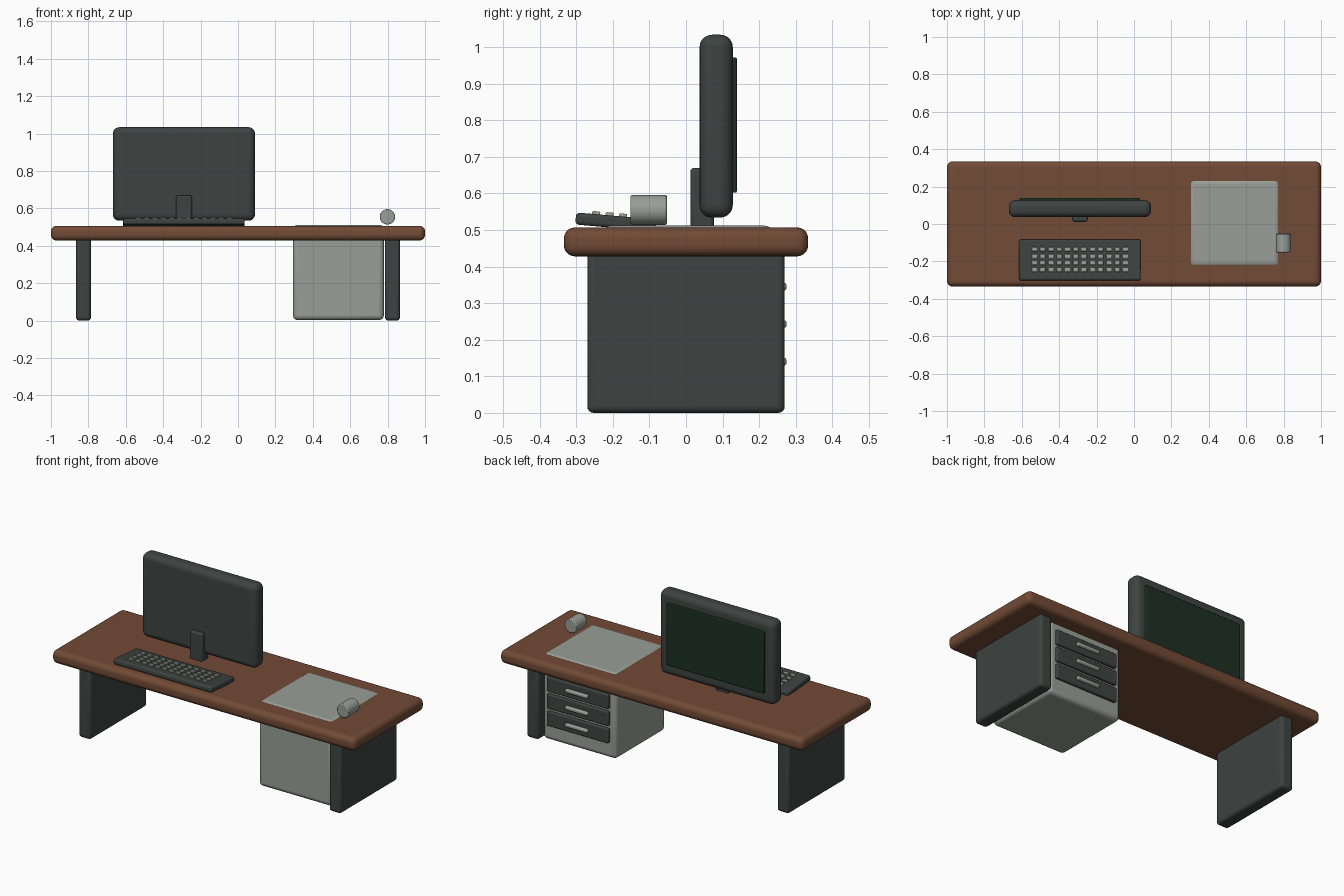
import bpy, math
from mathutils import Matrix, Vector

if "Cube" in bpy.data.objects:
    bpy.data.objects.remove(bpy.data.objects["Cube"])


def material(name, rgb):
    m = bpy.data.materials.new(name)
    m.diffuse_color = (*rgb, 1)
    m.use_nodes = True
    m.node_tree.nodes["Principled BSDF"].inputs["Base Color"].default_value = m.diffuse_color
    return m


WOOD = material("wood", (0.17, 0.07, 0.037))
DARK = material("charcoal", (0.047, 0.057, 0.054))
LIGHT = material("light_grey", (0.32, 0.345, 0.31))
GLASS = material("dark_green_glass", (0.012, 0.03, 0.018))


def finish(ob, name, mat, bevel, segments):
    ob.name = name
    ob.data.materials.append(mat)
    if bevel:
        b = ob.modifiers.new("Bevel", 'BEVEL')
        b.width, b.segments, b.limit_method = bevel, segments, 'ANGLE'
        b.angle_limit = math.radians(40)
    bpy.ops.object.shade_smooth_by_angle(angle=math.radians(35))
    return ob


def box(name, x, y, z, mat, bevel=0.0, segments=4):
    """Rounded box from (min, max) ranges on each axis."""
    bpy.ops.mesh.primitive_cube_add(size=1)
    ob = bpy.context.object
    size = [r[1] - r[0] for r in (x, y, z)]
    ob.data.transform(Matrix.Diagonal((*size, 1)))
    ob.location = [(r[0] + r[1]) / 2 for r in (x, y, z)]
    return finish(ob, name, mat, bevel, segments)


def span(c, half):
    return (c - half, c + half)


# Desk: top and two panel legs
box("desk_top", (-1, 1), (-0.334, 0.334), (0.428, 0.507), WOOD, 0.03, 5)
for side, cx in (("left", -0.826), ("right", 0.826)):
    box(side + "_leg", span(cx, 0.04), (-0.27, 0.27), (0, 0.45), DARK, 0.018)

# Drawer cabinet, its top showing just above the desk top
box("drawer_cabinet", (0.294, 0.78), (-0.23, 0.24), (0.003, 0.512), LIGHT, 0.025)
for i, z in enumerate((0.14, 0.243, 0.345)):
    box(f"drawer_front_{i+1}", span(0.537, 0.203), (0.225, 0.258), span(z, 0.043), DARK, 0.006, 3)
    box(f"drawer_handle_{i+1}", span(0.537, 0.075), (0.251, 0.275), span(z, 0.011), LIGHT, 0.008, 3)

# Monitor with screen facing the back, and its neck
MX = -0.289
box("monitor_body", span(MX, 0.38), (0.037, 0.128), (0.534, 1.034), DARK, 0.034, 5)
box("monitor_screen", span(MX, 0.322), (0.11, 0.139), (0.602, 0.972), GLASS, 0.004, 2)
box("monitor_neck", span(MX, 0.042), (0.012, 0.077), (0.49, 0.67), DARK, 0.01, 3)

# Tilted keyboard with a grid of keys
board = Matrix.Translation((MX, -0.192, 0.522)) @ Matrix.Rotation(math.radians(-5), 4, 'X')
kb = box("keyboard", span(0, 0.325), span(0, 0.11), span(0, 0.0165), DARK, 0.01, 3)
kb.matrix_world = board
key = box("key", span(0, 0.0145), span(0, 0.011), span(0, 0.009), LIGHT, 0.003, 2)
for row in range(4):
    for col in range(12):
        k = key if row == col == 0 else key.copy()
        if k is not key:
            bpy.context.collection.objects.link(k)
        k.name = f"key_{row+1}_{col+1}"
        pos = Vector(((col - 5.5) * 0.0443, (row - 1.5) * 0.037, 0.0155))
        k.matrix_world = board @ Matrix.Translation(pos)

# Cup lying on its side
bpy.ops.mesh.primitive_cylinder_add(vertices=32, radius=0.041, depth=0.1,
                                    location=(0.799, -0.102, 0.555),
                                    rotation=(math.pi / 2, 0, 0))
finish(bpy.context.object, "cup", LIGHT, 0.005, 2)
